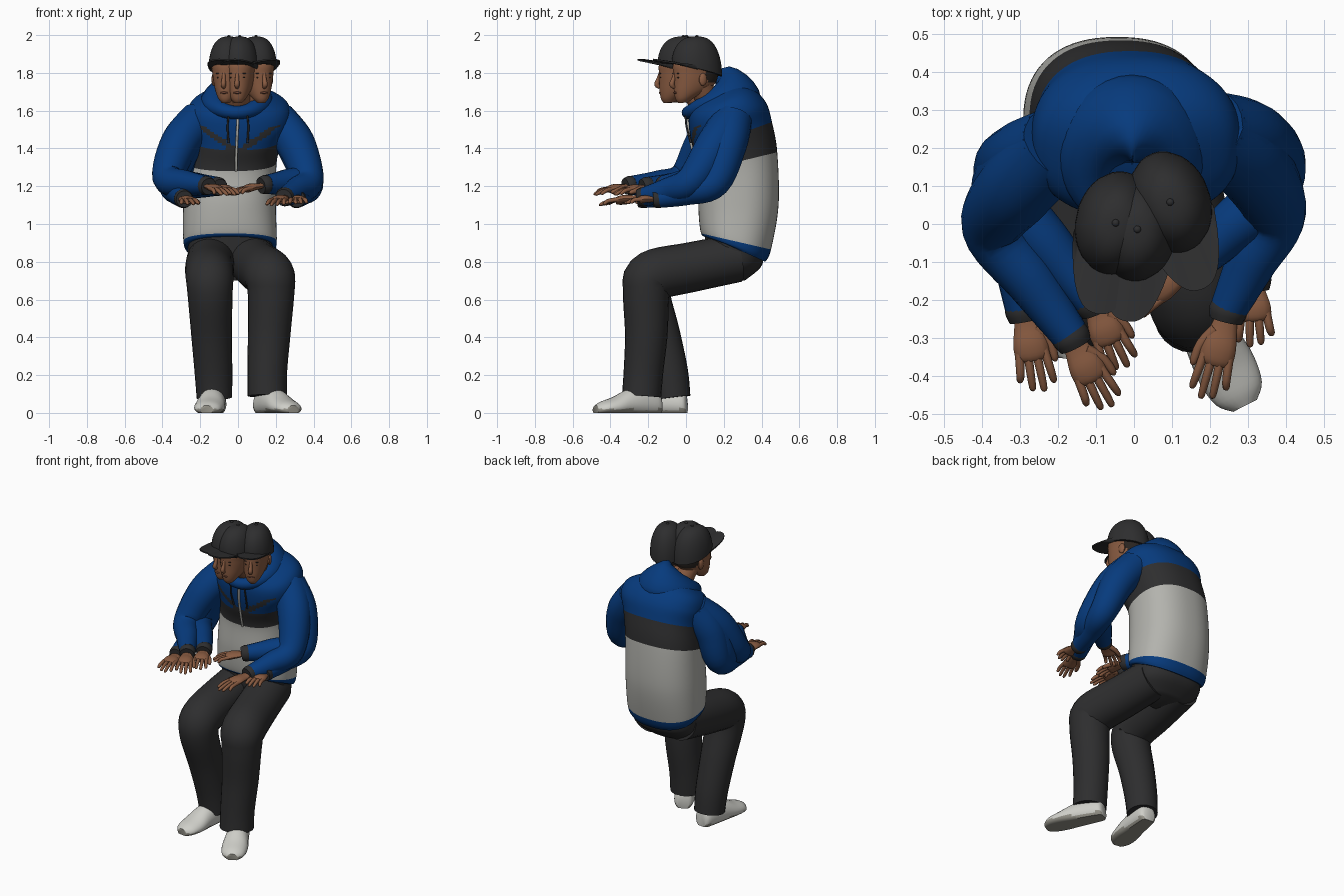
import bpy, bmesh, math
from mathutils import Vector, Matrix

if "Cube" in bpy.data.objects:
    bpy.data.objects.remove(bpy.data.objects["Cube"])

def mat(name, r, g, b):
    m = bpy.data.materials.new(name)
    m.diffuse_color = (r, g, b, 1)
    m.use_nodes = True
    m.node_tree.nodes["Principled BSDF"].inputs["Base Color"].default_value = m.diffuse_color
    return m

BLUE = mat("blue cloth", 0.002, 0.043, 0.205)
BLACK = mat("charcoal cloth", 0.027, 0.027, 0.028)
GREY = mat("light grey cloth", 0.45, 0.45, 0.42)
SHOE = mat("off white shoe", 0.62, 0.62, 0.58)
SOLE = mat("sole grey", 0.30, 0.29, 0.25)
SKIN = mat("skin", 0.25, 0.105, 0.053)
HAIR = mat("dark hair", 0.022, 0.017, 0.014)
LIPS = mat("lips", 0.17, 0.065, 0.04)

def build(name, lofts, mats, rule=None, matrix=None):
    """One object from lofts; a loft is a list of equal closed rings."""
    bm = bmesh.new()
    for rings in lofts:
        vs = [[bm.verts.new(p) for p in ring] for ring in rings]
        n = len(vs[0])
        for i in range(len(vs) - 1):
            for j in range(n):
                f = bm.faces.new((vs[i][j], vs[i][(j+1) % n], vs[i+1][(j+1) % n], vs[i+1][j]))
                if rule:
                    f.material_index = rule(i, f.calc_center_median())
        for end, row in ((vs[0][::-1], 0), (vs[-1], len(vs))):
            f = bm.faces.new(end)
            if rule:
                f.material_index = rule(row, f.calc_center_median())
    bmesh.ops.recalc_face_normals(bm, faces=bm.faces)
    if matrix:
        bm.transform(matrix)
    for f in bm.faces:
        f.smooth = True
    for e in bm.edges:
        e.smooth = not (e.is_manifold and e.calc_face_angle(0) > math.radians(50))
    me = bpy.data.meshes.new(name)
    bm.to_mesh(me)
    bm.free()
    for m in mats:
        me.materials.append(m)
    ob = bpy.data.objects.new(name, me)
    bpy.context.collection.objects.link(ob)
    return ob

def spline(keys, k):
    """Catmull-Rom through tuples, k steps per span."""
    out = []
    for i in range(len(keys) - 1):
        a, b, c, d = keys[max(i-1, 0)], keys[i], keys[i+1], keys[min(i+2, len(keys)-1)]
        for j in range(k):
            t = j / k
            out.append(tuple(q + 0.5*t*(r-p + t*(2*p-5*q+4*r-s + t*(3*(q-r)+s-p)))
                             for p, q, r, s in zip(a, b, c, d)))
    return out + [tuple(keys[-1])]

def tube(keys, k=5, n=16, flat=1.0, side=(1, 0, 0)):
    """Tube through (x, y, z, radius) keys; flat squashes across the side axis."""
    pts = spline(keys, k)
    s, rings = Vector(side), []
    for i, p in enumerate(pts):
        t = (Vector(pts[min(i+1, len(pts)-1)][:3]) - Vector(pts[max(i-1, 0)][:3])).normalized()
        s = (s - t * s.dot(t)).normalized()
        u = t.cross(s)
        rings.append([Vector(p[:3]) + p[3] * (s*math.cos(a) + u*math.sin(a)*flat)
                      for a in (2*math.pi*j/n for j in range(n))])
    return rings

def ball(c, r, n=10):
    return [[(c[0] + r[0]*math.sin(b)*math.cos(a), c[1] + r[1]*math.sin(b)*math.sin(a), c[2] + r[2]*math.cos(b))
             for a in (2*math.pi*j/n for j in range(n))] for b in (0.05 + (math.pi-0.1)*i/8 for i in range(9))]

def sections(keys, k, n=48, power=0.85):
    """Body rings from (centre x, half width, front y, front z, back y, back z)."""
    rings = []
    for cx, rx, fy, fz, by, bz in spline(keys, k):
        ring = []
        for j in range(n):
            a = 2*math.pi*j/n
            c, s = (math.copysign(abs(v)**power, v) for v in (math.cos(a), math.sin(a)))
            ring.append((cx + rx*c, (fy+by)/2 + s*(by-fy)/2, (fz+bz)/2 + s*(bz-fz)/2))
        rings.append(ring)
    return rings

# Jacket body: blue hem, grey belly, dark chest band with chevron, blue shoulders
K = 8
body = [(-.04, .23, .12, .935, .42, .80), (-.042, .247, .08, .95, .45, .865),
        (-.045, .245, .065, 1.1, .49, 1.1), (-.035, .24, .07, 1.28, .483, 1.38),
        (-.01, .25, .04, 1.39, .455, 1.54), (.005, .275, .02, 1.48, .425, 1.64),
        (.005, .25, .015, 1.56, .36, 1.71), (0, .14, .03, 1.62, .27, 1.75), (0, .08, .06, 1.65, .2, 1.74)]

def body_rule(row, c):
    u = row / K
    if u < 1 or u >= 4:
        v = u - 4 - 7*abs(c.x)
        return 2 if u >= 4 and c.y < .15 and -.4 < v < .02 and u < 5.2 else 0
    return 1 if u < 3 else 2
build("jacket_body", [sections(body, K, 72)], [BLUE, GREY, BLACK], body_rule)

# Hood: tilted ring around the neck, fat at the back
hood = []
for i in range(41):
    a = 2*math.pi*i/40 - math.pi/2
    b = (1 + math.sin(a)) / 2
    c = Vector((.112*math.cos(a) - .005, .145 + .13*math.sin(a), 1.59 + .12*b))
    o = Vector((math.cos(a), math.sin(a), 0))
    r = .035 + .075*b
    hood.append([c + r*(o*math.cos(t)*1.08 + Vector((0, 0, 1 - .25*math.cos(t)*b))*math.sin(t) - Vector((0, 0, .3*b*math.cos(t))))
                 for t in (math.pi*j/8 for j in range(16))])
build("hood", [hood], [BLUE])

# Zip and drawstrings
build("zip", [tube([(-.01, .062, 1.28, .007), (-.008, .035, 1.39, .007), (-.004, .015, 1.48, .007),
                    (0, .01, 1.57, .007)], n=8)], [GREY])
for s in (-1, 1):
    build("drawstring", [tube([(s*.045, -.003, 1.6, .005), (s*.055, .002, 1.52, .005), (s*.05, .027, 1.43, .006)], n=8)], [BLACK])

# Trouser seat and legs
build("trouser_seat", [sections([(-.04, .225, .1, .94, .415, .84), (-.04, .215, .11, .8, .395, .77),
                                 (-.04, .14, .14, .70, .31, .70)], 4)], [BLACK])
legs = {"left_leg": [(-.14, .27, .82, .128), (-.15, .02, .77, .13), (-.15, -.17, .725, .128), (-.148, -.205, .64, .12),
                     (-.14, -.14, .42, .108), (-.13, -.09, .22, .1), (-.125, -.07, .08, .094)],
        "right_leg": [(.06, .27, .82, .128), (.115, .02, .77, .132), (.165, -.18, .725, .135), (.175, -.21, .64, .124),
                      (.165, -.21, .42, .113), (.155, -.225, .22, .105), (.155, -.235, .09, .104)]}
for name, keys in legs.items():
    build(name, [tube(keys, 5, 24)], [BLACK])

# Shoes: flat-bottomed lofts from heel to toe, darker sole
shoe = [(.0, .035, .08), (-.02, .056, .12), (-.1, .066, .14), (-.18, .073, .125), (-.26, .08, .085),
        (-.33, .068, .06), (-.365, .035, .04)]
for name, x, y, yaw, ln in (("left_shoe", -.115, .005, -8, 1), ("right_shoe", .12, -.14, 27, 1.04)):
    rings = [[(w*math.cos(a), q*ln, max(0, h*.35 + h*(.65 if math.sin(a) > 0 else .5)*math.sin(a)))
              for a in (2*math.pi*j/24 for j in range(24))] for q, w, h in spline(shoe, 4)]
    build(name, [rings], [SHOE, SOLE], lambda r, c: int(c.z < .02),
          Matrix.Translation((x, y, 0)) @ Matrix.Rotation(math.radians(yaw), 4, 'Z'))

# Arms: three overlapping poses per side, each elbow, wrist and fingertip
arms = [(-1, (-.34, .13, 1.22), (-.29, -.22, 1.135), (-.25, -.44, 1.115)),
        (-1, (-.37, -.01, 1.245), (-.17, -.29, 1.205), (-.07, -.485, 1.165)),
        (-1, (-.34, .08, 1.23), (-.11, -.20, 1.20), (-.03, -.38, 1.165)),
        (1, (.35, .08, 1.25), (.15, -.11, 1.21), (-.03, -.22, 1.165)),
        (1, (.37, .03, 1.23), (.25, -.22, 1.145), (.19, -.46, 1.11)),
        (1, (.37, .15, 1.22), (.31, -.14, 1.135), (.32, -.32, 1.12))]
for sgn, el, wr, tip in arms:
    sh, el, wr, tip = Vector((sgn*.205, .225 + sgn*.02, 1.55)), Vector(el), Vector(wr), Vector(tip)
    mid = sh.lerp(el, .5) + Vector((sgn*.02, .01 + sgn*.01, .03))
    fore = el.lerp(wr, .5) - Vector((0, 0, .01))
    keys = [(*p, r) for p, r in ((sh, .105), (mid, .103), (el, .083), (fore, .068), (wr, .05))]
    build("sleeve", [tube(keys, 6, 20)], [BLUE])
    d = (tip - wr).normalized()
    build("cuff", [tube([(*(wr - d*.015), .047), (*(wr + d*.01), .051), (*(wr + d*.035), .044)], 3)], [BLACK])
    s = d.cross(Vector((0, 0, 1))).normalized()
    up = s.cross(d)
    total = (tip - wr).length

    def at(a, b, c, r):
        return (*(wr + s*a*sgn + d*b*total + up*c), r)
    parts = [tube([at(0, .1, 0, .028), at(0, .25, 0, .036), at(0, .42, .004, .045), at(0, .56, .002, .045),
                   at(0, .62, 0, .034)], 3, 14, .45, s)]
    for i, end in enumerate((.92, 1, .97, .86)):
        a = .033 - .022*i
        parts.append(tube([at(a, .52, .004, .012), at(a*1.2, .75, .004, .011), at(a*1.32, end - .02, -.008, .009),
                           at(a*1.32, end, -.011, .004)], 3, 8, 1, s))
    parts.append(tube([at(.02, .25, 0, .016), at(.048, .45, -.006, .014), at(.056, .64, -.01, .011),
                       at(.054, .69, -.01, .004)], 3, 8, 1, s))
    build("hand", parts, [SKIN])

# Heads with caps: three overlapping poses
skull = [(0, .022, -.095, 1.64, -.04, 1.645), (0, .042, -.11, 1.66, .0, 1.675), (0, .062, -.118, 1.70, .07, 1.71),
         (0, .076, -.12, 1.75, .112, 1.75), (0, .084, -.122, 1.80, .125, 1.80), (0, .088, -.12, 1.85, .127, 1.85),
         (0, .06, -.08, 1.93, .09, 1.93)]
dome = []
for i in range(13):
    t = math.pi/2 * i/12.3
    r = math.cos(t)**.75
    ring = []
    for j in range(36):
        a = 2*math.pi*j/36
        rim = 1.815 - .033*math.sin(a)
        seam = 1 - .012*(abs(math.cos(3*a)) > .99)
        ring.append((.106*r*seam*math.cos(a), .008 + .137*r*seam*math.sin(a), rim + (1.993 - rim)*math.sin(t)))
    dome.append(ring)
brim = []
for i in range(21):
    u = -1 + i/10
    y0 = .008 - .13*math.sqrt(1 - (.93*u)**2)
    y1, z0 = y0 - .004 - .11*(1 - abs(u)**3), 1.857 - .03*u*u
    z1 = z0 + .018
    brim.append([(.1*u, y0 + .02, z0), (.104*u, y1, z1), (.104*u, y1, z1 - .008), (.1*u, y0 + .02, z0 - .01)])

for hx, hy, yaw in ((-.05, -.005, -12), (.008, -.022, -6), (.098, .05, 20)):
    M = Matrix.Translation((hx, hy, 0)) @ Matrix.Rotation(math.radians(yaw), 4, 'Z')
    build("head", [sections(skull, 4, 32, .95)], [SKIN, HAIR], lambda r, c: int(c.y > .035 and c.z > 1.745), M)
    build("nose_and_ears", [tube([(0, -.115, 1.80, .008), (0, -.125, 1.765, .011), (0, -.133, 1.738, .014),
                                  (0, -.118, 1.722, .009)], 3, 10)]
          + [ball((s*.083, .012, 1.765), (.012, .022, .034)) for s in (-1, 1)], [SKIN], None, M)
    build("eyes_and_brows", [ball((s*.032, y, z), (w, .006, h)) for s in (-1, 1)
                             for y, z, w, h in ((-.108, 1.775, .009, .004), (-.11, 1.797, .014, .003))], [HAIR], None, M)
    build("mouth", [ball((0, -.115, 1.695), (.022, .007, .006))], [LIPS], None, M)
    build("cap", [dome, ball((0, .008, 1.992), (.01, .01, .008))], [BLACK], None, M)
    build("cap_brim", [brim], [BLACK], None, M)
    build("neck", [tube([(0, .15, 1.58, .07), (hx*.6, hy*.6 + .08, 1.66, .062), (hx, hy + .03, 1.74, .058)], 4)], [SKIN])
